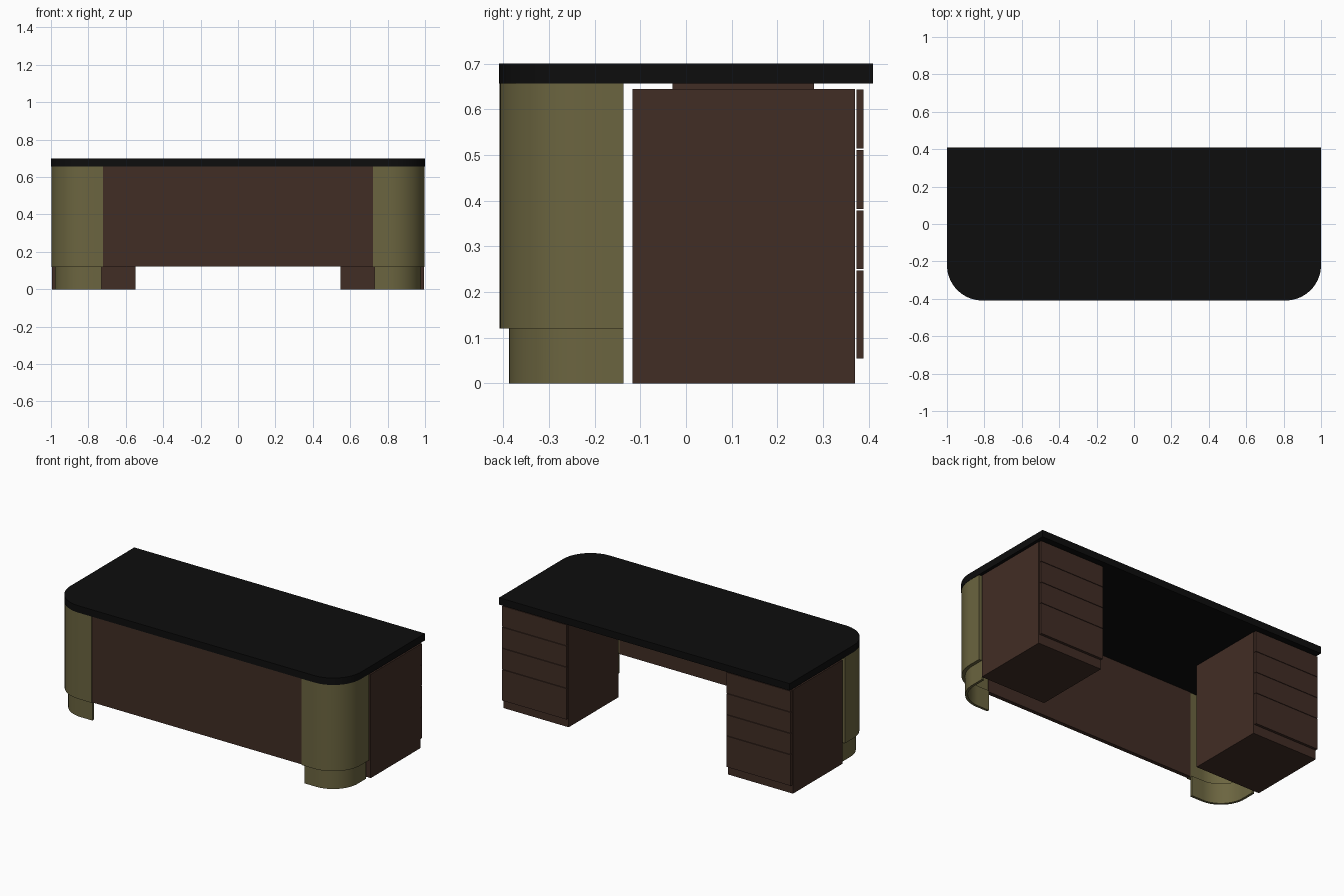
import bpy, bmesh, math

if "Cube" in bpy.data.objects:
    bpy.data.objects.remove(bpy.data.objects["Cube"])


def material(name, rgb):
    m = bpy.data.materials.new(name)
    m.diffuse_color = (*rgb, 1)
    m.use_nodes = True
    m.node_tree.nodes["Principled BSDF"].inputs["Base Color"].default_value = m.diffuse_color
    return m


BLACK = material("black_top", (0.004, 0.004, 0.004))
BROWN = material("dark_walnut", (0.053, 0.026, 0.018))
OLIVE = material("olive_brass", (0.148, 0.130, 0.051))


def prism(name, outline, z0, z1, mat, smooth=False):
    """Extrude a closed xy outline from z0 to z1."""
    bm = bmesh.new()
    face = bm.faces.new([bm.verts.new((x, y, z0)) for x, y in outline])
    up = bmesh.ops.extrude_face_region(bm, geom=[face])["geom"]
    for v in up:
        if isinstance(v, bmesh.types.BMVert):
            v.co.z = z1
    bmesh.ops.recalc_face_normals(bm, faces=bm.faces)
    mesh = bpy.data.meshes.new(name)
    bm.to_mesh(mesh)
    bm.free()
    mesh.materials.append(mat)
    ob = bpy.data.objects.new(name, mesh)
    bpy.context.collection.objects.link(ob)
    if smooth:
        bpy.ops.object.select_all(action='DESELECT')
        ob.select_set(True)
        bpy.context.view_layer.objects.active = ob
        bpy.ops.object.shade_smooth_by_angle(angle=math.radians(30))
    return ob


def box(name, x0, x1, y0, y1, z0, z1, mat):
    return prism(name, [(x0, y0), (x1, y0), (x1, y1), (x0, y1)], z0, z1, mat)


def corner(inset, x_edge=0.998, y_edge=-0.408, r=0.19, n=20):
    """Arc of the rounded front right corner, from front to side."""
    cx, cy, rr = x_edge - r, y_edge + r, r - inset
    return [(cx + rr * math.sin(a), cy - rr * math.cos(a))
            for a in (math.pi / 2 * i / n for i in range(n + 1))]


def shell(inset, thick, x_start, y_end):
    """Thin curved wall following the rounded corner."""
    def path(d):
        c = corner(d)
        return [(x_start, c[0][1])] + c + [(c[-1][0], y_end)]
    return path(inset) + path(inset + thick)[::-1]


# table top with rounded front corners
arc = corner(0, 1.0, -0.409)
prism("table_top", arc + [(1, 0.409), (-1, 0.409)] + [(-x, y) for x, y in arc[::-1]],
      0.657, 0.70, BLACK, True)

# front modesty panel
box("front_panel", -0.725, 0.725, -0.404, -0.38, 0.122, 0.657, BROWN)

for side, s in (("left", -1), ("right", 1)):
    # curved corner cover and its recessed plinth
    for part, args, z0, z1 in (("corner_cover", (0, 0.024, 0.722, -0.137), 0.12, 0.657),
                               ("corner_plinth", (0.02, 0.015, 0.73, -0.137), 0, 0.125)):
        prism(f"{side}_{part}", [(s * x, y) for x, y in shell(*args)], z0, z1, OLIVE, True)

    # drawer pedestal and the spacer under the top
    box(f"{side}_pedestal", s * 0.548, s * 0.995, -0.117, 0.37, 0, 0.645, BROWN)
    box(f"{side}_spacer", s * 0.62, s * 0.92, -0.03, 0.28, 0.643, 0.658, BROWN)

    # drawer fronts on the back
    levels = [0.055, 0.25, 0.382, 0.514, 0.646]
    for i in range(4):
        box(f"{side}_drawer_{i + 1}", s * 0.55, s * 0.993, 0.373, 0.389,
            levels[i], levels[i + 1] - 0.003, BROWN)
